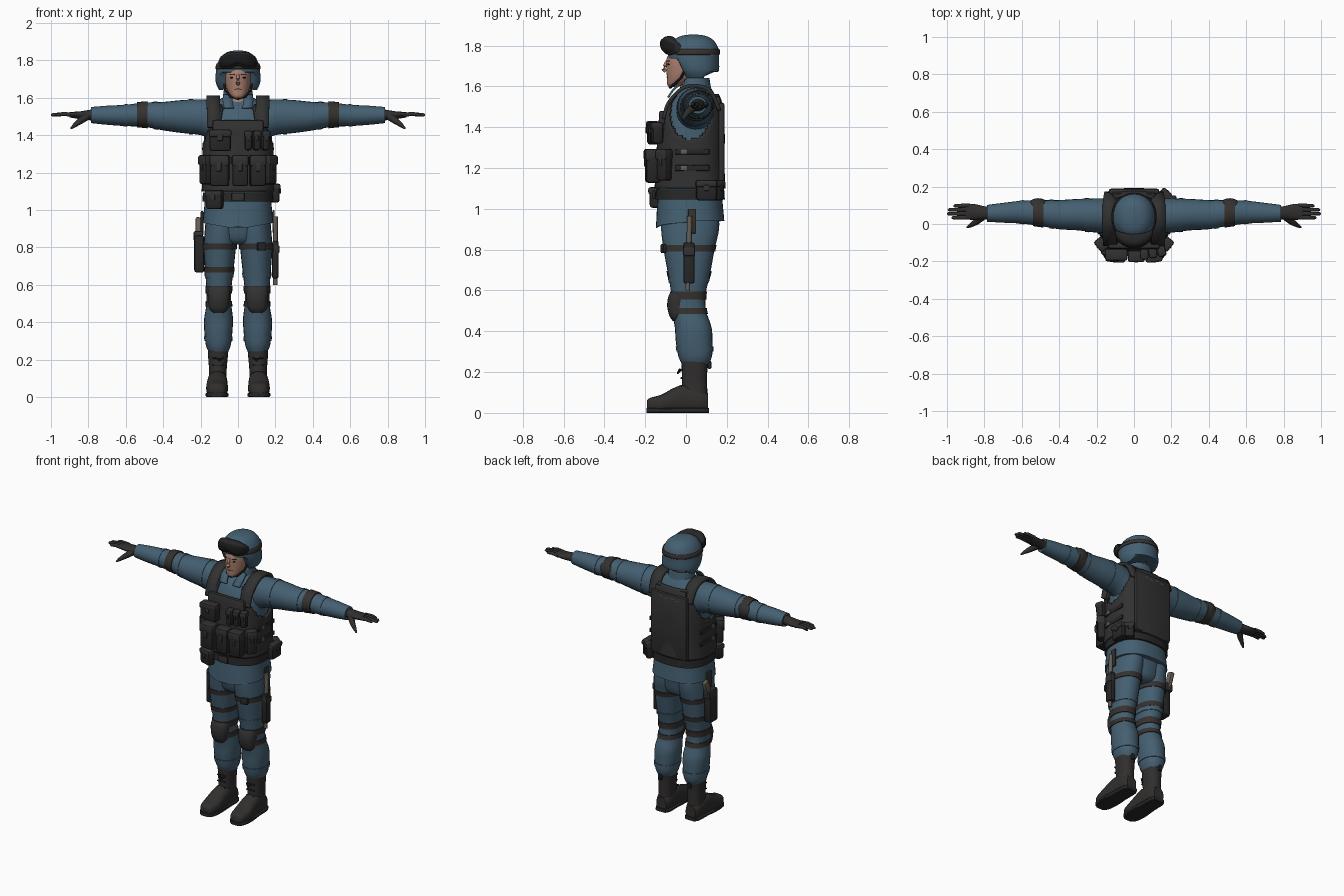
import bpy, bmesh, math
from mathutils import Vector, Matrix

if "Cube" in bpy.data.objects:
    bpy.data.objects.remove(bpy.data.objects["Cube"])


def material(name, r, g, b):
    m = bpy.data.materials.new(name)
    m.use_nodes = True
    m.diffuse_color = (r, g, b, 1)
    m.node_tree.nodes["Principled BSDF"].inputs["Base Color"].default_value = (r, g, b, 1)
    return m


BLUE = material("blue cloth", .058, .115, .165)
VEST = material("vest fabric", .031, .031, .031)
POUCH = material("pouch black", .020, .020, .021)
LEATHER = material("boot and glove leather", .030, .028, .027)
STRAP = material("brown strap", .036, .031, .028)
SKIN = material("skin", .40, .21, .155)
LIP = material("lips", .25, .10, .085)
LENS = material("black lens", .010, .010, .011)
METAL = material("grey tan metal", .13, .115, .09)

made = []


def finish(name, bm, mat, solid=0):
    bmesh.ops.recalc_face_normals(bm, faces=bm.faces)
    me = bpy.data.meshes.new(name)
    bm.to_mesh(me)
    bm.free()
    me.materials.append(mat)
    ob = bpy.data.objects.new(name, me)
    bpy.context.collection.objects.link(ob)
    if solid:
        mod = ob.modifiers.new("thickness", "SOLIDIFY")
        mod.thickness, mod.offset = solid, 0
    made.append(ob)
    return ob


def dense(rows, k=4):
    """Smooth interpolation through a list of equal-length tuples."""
    out = []
    for i in range(len(rows) - 1):
        p = [rows[max(0, min(len(rows) - 1, i + d))] for d in (-1, 0, 1, 2)]
        for j in range(k):
            u = j / k
            out.append(tuple(.5 * (2 * b + (c - a) * u + (2 * a - 5 * b + 4 * c - d) * u * u
                                   + (3 * b - a - 3 * c + d) * u ** 3) for a, b, c, d in zip(*p)))
    return out + [tuple(rows[-1])]


def loft(name, rings, mat, axis="Z", s=1, n=24, k=4, p=2.3, cap=True, shape=None, drop=None, solid=0):
    """Skin of superellipse rings (position, centre a, centre b, radius a, radius b)."""
    bm, loops = bmesh.new(), []
    for t, a, b, ra, rb in dense(rings, k):
        loop = []
        for i in range(n):
            w = 2 * math.pi * i / n
            c, d = math.cos(w), math.sin(w)
            u = a + ra * math.copysign(abs(c) ** (2 / p), c)
            v = b + rb * math.copysign(abs(d) ** (2 / p), d)
            co = {"X": (t, u, v), "Y": (u, t, v), "Z": (u, v, t)}[axis]
            co = shape(*co) if shape else co
            loop.append(bm.verts.new((co[0] * s, co[1], co[2])))
        loops.append(loop)
    for l, m in zip(loops, loops[1:]):
        for i in range(n):
            bm.faces.new((l[i], l[(i + 1) % n], m[(i + 1) % n], m[i]))
    if cap:
        bm.faces.new(loops[0])
        bm.faces.new(loops[-1])
    if drop:
        gone = [f for f in bm.faces if drop(*f.calc_center_median())]
        bmesh.ops.delete(bm, geom=gone, context="FACES")
    return finish(name, bm, mat, solid)


def band(name, rings, lo, hi, grow, mat, **kw):
    """Closed strap that follows a lofted part between two positions."""
    d = dense(rings, 8)

    def at(t):
        for q, r in zip(d, d[1:]):
            if q[0] <= t <= r[0]:
                u = (t - q[0]) / (r[0] - q[0])
                return tuple(x + (y - x) * u for x, y in zip(q, r))
    steps = kw.pop("steps", 3)
    cut = [at(lo + (hi - lo) * i / steps) for i in range(steps + 1)]
    cut = [(t, a, b, ra + grow, rb + grow) for t, a, b, ra, rb in cut]
    return loft(name, cut, mat, k=1, **kw)


def box(name, at, size, mat, turn=0, tilt=0, bevel=.009):
    bm = bmesh.new()
    bmesh.ops.create_cube(bm, size=1, matrix=Matrix.Diagonal((*size, 1)))
    bmesh.ops.bevel(bm, geom=bm.edges[:], offset=min(bevel, min(size) * .4), segments=2, affect="EDGES", profile=.5)
    bm.transform(Matrix.Translation(at) @ Matrix.Rotation(turn, 4, "Z") @ Matrix.Rotation(tilt, 4, "X"))
    return finish(name, bm, mat)


def pouch(name, at, size, turn=0):
    """Pocket with an overlapping flap and a pull tab."""
    out = Matrix.Rotation(turn, 3, "Z") @ Vector((0, -1, 0))
    at = Vector(at)
    w, d, h = size
    box(name, at, size, POUCH, turn, bevel=.014)
    box(name + "_flap", at + out * .004 + Vector((0, 0, h * .33)), (w + .006, d + .004, h * .36), VEST, turn, bevel=.012)
    box(name + "_tab", at + out * (d / 2 + .004) + Vector((0, 0, h * .12)), (w * .25, .008, h * .28), STRAP, turn)


def ball(name, at, size, mat):
    bm = bmesh.new()
    bmesh.ops.create_uvsphere(bm, u_segments=20, v_segments=12, radius=1,
                              matrix=Matrix.Translation(at) @ Matrix.Diagonal((*size, 1)))
    return finish(name, bm, mat)


def ribbon(name, pts, width, mat, solid=.016, side=(1, 0, 0)):
    bm, off = bmesh.new(), Vector(side) * width / 2
    rows = [(bm.verts.new(Vector(p) - off), bm.verts.new(Vector(p) + off)) for p in dense(pts)]
    for (a, b), (c, d) in zip(rows, rows[1:]):
        bm.faces.new((a, b, d, c))
    return finish(name, bm, mat, solid)


def tube(name, pts, radii, mat, n=10):
    bm, loops = bmesh.new(), []
    pts = [Vector(p) for p in pts]
    for i, (p, r) in enumerate(zip(pts, radii)):
        way = pts[min(i + 1, len(pts) - 1)] - pts[max(i - 1, 0)]
        q = way.to_track_quat("Z", "Y")
        loops.append([bm.verts.new(p + q @ Vector((r * math.cos(w), r * math.sin(w), 0)))
                      for w in (2 * math.pi * j / n for j in range(n))])
    for l, m in zip(loops, loops[1:]):
        for i in range(n):
            bm.faces.new((l[i], l[(i + 1) % n], m[(i + 1) % n], m[i]))
    bm.faces.new(loops[0])
    bm.faces.new(loops[-1])
    return finish(name, bm, mat)


# Jacket and vest
TORSO = [(.94, 0, .02, .188, .168), (1.05, 0, .02, .178, .158), (1.2, 0, .02, .172, .15), (1.35, 0, .025, .172, .146),
         (1.45, 0, .03, .168, .138), (1.53, 0, .04, .15, .115), (1.58, 0, .05, .11, .08), (1.61, 0, .05, .07, .06)]
loft("jacket", TORSO, BLUE, n=40, p=2.5,
     shape=lambda x, y, z: (x, y, z - (.035 * max(0, 1 - abs(abs(x) - .04) / .2) if z < .96 and y < 0 else 0)))


def vest_opening(x, y, z):
    armhole = ((y - .02) / .1) ** 2 + ((z - 1.47) / .13) ** 2 < 1 and abs(x) > .1
    neck = y < .05 and z > 1.475 and abs(x) < .085
    return armhole or neck or z > 1.56


band("vest", TORSO, 1.1, 1.57, .012, VEST, n=72, p=2.6, steps=40, cap=False, drop=vest_opening, solid=.014)
band("belt", TORSO, 1.045, 1.095, .012, POUCH, n=40, p=2.5)
box("belt_buckle", (0, -.157, 1.07), (.07, .014, .045), STRAP)
box("back_plate", (0, .174, 1.31), (.27, .03, .42), VEST, bevel=.014)
box("back_plate_top", (0, .16, 1.5), (.23, .03, .1), VEST, tilt=.2)
for i, x in enumerate((-.065, -.025, .02, .055)):
    box(f"back_patch_{i}", (x, .184, 1.495 + .006 * (i % 2)), (.03, .008, .022), METAL, tilt=.2)
box("chest_panel", (0, -.12, 1.41), (.27, .03, .14), VEST, tilt=-.06)
for s in (1, -1):
    ribbon("shoulder_strap", [(s * .128, -.11, 1.44), (s * .13, -.085, 1.52), (s * .133, -.02, 1.588), (s * .133, .05, 1.603),
                              (s * .13, .12, 1.575), (s * .122, .165, 1.48)], .072, VEST, .018)
    for z in (1.2, 1.28):
        box("side_strap", (s * .188, .03, z), (.012, .17, .028), POUCH)
        box("side_buckle", (s * .195, -.01, z), (.01, .03, .026), METAL)

# Chest and belt pouches
pouch("radio_pouch", (-.095, -.16, 1.372), (.115, .06, .115))
for i, x in enumerate((.055, .1, .146)):
    pouch(f"magazine_pouch_{i}", (x, -.157 + .008 * i, 1.372), (.04, .055, .105), .12 * i)
for x in (-.098, .012, .105):
    pouch("front_pouch", (x, -.163, 1.21), (.1 if x < 0 else .085, .07, .165), x * .8)
for s in (1, -1):
    pouch("corner_pouch", (s * .17, -.105, 1.215), (.065, .055, .155), s * .9)
pouch("belt_pouch", (-.125, -.145, 1.055), (.09, .05, .1), -.3)
pouch("hip_pouch", (.2, .1, 1.09), (.1, .045, .1), math.pi / 2)
pouch("rear_hip_pouch", (.165, .155, 1.09), (.06, .045, .1), 2.4)

# Sleeves, elbow pads and gloves
ARM = [(.12, .045, 1.47, .09, .115), (.19, .045, 1.495, .092, .097), (.3, .05, 1.5, .084, .088), (.4, .05, 1.502, .078, .076),
       (.5, .058, 1.51, .069, .065), (.6, .063, 1.506, .061, .057), (.7, .06, 1.507, .053, .051), (.785, .057, 1.508, .045, .043)]
HAND = [(.76, .057, 1.508, .036, .034), (.8, .06, 1.508, .035, .027), (.85, .064, 1.507, .042, .02), (.9, .066, 1.51, .042, .015)]
for s in (1, -1):
    loft("sleeve", ARM, BLUE, "X", s, p=2)
    for x in (.24, .43, .59):
        band("sleeve_fold", ARM, x, x + .022, .003, BLUE, axis="X", s=s, p=2)
    band("elbow_strap", ARM, .485, .54, .006, STRAP, axis="X", s=s, p=2)
    ball("elbow_pad", (s * .513, .098, 1.515), (.055, .04, .05), VEST)
    loft("glove", HAND, LEATHER, "X", s, n=16, p=2)
    for i, tip in enumerate((.975, 1, .995, .965)):
        y = .034 + .021 * i
        tube(f"finger_{i}", [(s * .88, y + .002, 1.509), (s * .93, y, 1.514), (s * (tip - .008), y, 1.509), (s * tip, y, 1.507)],
             (.012, .011, .009, .004), LEATHER)
    tube("thumb", [(s * .81, .04, 1.5), (s * .845, .01, 1.475), (s * .875, -.008, 1.452), (s * .893, -.018, 1.436)],
         (.021, .017, .011, .005), LEATHER)

# Trousers, knee pads and boots
LEG = [(.24, .105, .045, .052, .066), (.28, .105, .045, .067, .083), (.35, .105, .04, .075, .09), (.42, .104, .035, .077, .09),
       (.5, .102, .015, .066, .084), (.58, .102, .012, .067, .084), (.68, .1, .015, .076, .103), (.8, .097, .015, .086, .125),
       (.9, .09, .02, .087, .142), (.98, .085, .02, .084, .14)]
FOOT = [(-.192, .112, .034, .026, .026), (-.175, .112, .038, .046, .036), (-.12, .112, .044, .058, .046),
        (-.06, .111, .06, .056, .062), (0, .11, .07, .053, .07), (.07, .109, .06, .05, .06), (.108, .109, .05, .036, .046)]
SHAFT = [(.06, .109, .043, .049, .062), (.14, .108, .042, .047, .062), (.22, .107, .042, .053, .063), (.275, .107, .044, .056, .07)]
loft("seat", [(.815, 0, .025, .07, .09), (.85, 0, .022, .13, .125), (.98, 0, .02, .172, .145)], BLUE)
for s in (1, -1):
    loft("trouser_leg", LEG, BLUE, s=s, p=2.2)
    for z in (.3, .64):
        band("trouser_fold", LEG, z, z + .025, .004, BLUE, s=s, p=2.2)
    band("upper_knee_strap", LEG, .555, .595, .005, STRAP, s=s, p=2.2)
    band("lower_knee_strap", LEG, .485, .515, .005, STRAP, s=s, p=2.2)
    loft("knee_pad", [(.45, .103, -.045, .03, .02), (.475, .103, -.045, .05, .036), (.52, .102, -.042, .058, .05),
                      (.565, .102, -.04, .06, .048), (.595, .102, -.04, .05, .035)], VEST, s=s)
    band("thigh_strap", LEG, .79, .822, .005, STRAP, s=s, p=2.2)
    loft("boot_shaft", SHAFT, LEATHER, s=s)
    loft("boot_foot", FOOT, LEATHER, "Y", s, p=2.5, shape=lambda x, y, z: (x, y, max(z, .012)))
    loft("boot_sole", [(-.194, .112, .012, .028, .012), (-.17, .112, .012, .052, .012), (-.1, .112, .012, .061, .012),
                       (.0, .11, .012, .054, .012), (.08, .109, .012, .052, .012), (.112, .109, .012, .038, .012)], POUCH, "Y", s, p=6)
    for z in (.13, .17, .21):
        box("boot_lace", (s * .108, -.022, z), (.06, .01, .01), POUCH)
    tube("boot_cord", [(s * .08, -.024, .21), (s * .1, -.04, .195), (s * .12, -.03, .215)], (.005, .005, .005), POUCH, 6)
    box("boot_loop", (s * .108, .115, .235), (.02, .02, .04), POUCH)

# Leg gear
band("holster_strap", LEG, .665, .695, .005, STRAP, s=-1, p=2.2)
box("holster", (-.207, .03, .765), (.055, .085, .2), POUCH, bevel=.015)
box("holster_cap", (-.212, .045, .86), (.05, .09, .055), VEST)
box("holster_hanger", (-.192, .03, .93), (.016, .05, .13), STRAP)
box("pistol_grip", (-.213, .085, .91), (.028, .045, .1), METAL, tilt=-.35)
box("baton_pouch", (.2, .015, .735), (.035, .055, .2), POUCH)
box("baton_flap", (.204, .015, .79), (.036, .06, .045), VEST)
tube("baton", [(.2, .008, .6), (.2, .018, .965)], (.012, .013), METAL)
box("strap_pouch", (.125, -.11, .805), (.05, .02, .045), POUCH, .3)
box("baton_hanger", (.19, .03, .94), (.012, .04, .12), STRAP)

# Neck, collar and head
loft("neck", [(1.52, 0, .02, .06, .07), (1.6, 0, .03, .056, .058), (1.7, 0, .03, .056, .06)], SKIN)
loft("collar", [(1.565, 0, .045, .085, .078), (1.6, 0, .045, .076, .07), (1.64, 0, .045, .07, .064)], BLUE, n=40, cap=False,
     drop=lambda x, y, z: y < .03 and abs(x) < .035 + (z - 1.565) * .3, solid=.012)
loft("head", [(1.597, 0, -.062, .02, .02), (1.61, 0, -.05, .038, .042), (1.64, 0, -.025, .057, .068), (1.68, 0, -.002, .068, .094),
              (1.73, 0, .012, .072, .108), (1.78, 0, .025, .068, .1)], SKIN, n=32, p=2.1)
tube("nose", [(0, -.093, 1.725), (0, -.104, 1.7), (0, -.109, 1.683), (0, -.099, 1.672)], (.007, .009, .012, .008), SKIN)
ball("mouth", (0, -.088, 1.645), (.021, .007, .006), LIP)
for s in (1, -1):
    ribbon("collar_flap", [(s * .052, -.022, 1.615), (s * .056, -.06, 1.585), (s * .048, -.088, 1.545)], .052, BLUE, .01)
    ball("eye", (s * .03, -.085, 1.708), (.012, .007, .005), LENS)
    box("eyebrow", (s * .031, -.088, 1.724), (.032, .007, .006), STRAP, s * .35)
    tube("chin_strap", [(s * .078, .0, 1.69), (s * .066, -.025, 1.64), (s * .04, -.06, 1.608), (0, -.078, 1.597)],
         (.006, .007, .007, .009), POUCH, 8)

# Helmet and goggles
HELMET = [(1.645, 0, .06, .098, .086), (1.68, 0, .05, .114, .108), (1.73, 0, .038, .115, .12), (1.78, 0, .037, .107, .119),
          (1.82, 0, .037, .084, .097), (1.842, 0, .037, .052, .062), (1.85, 0, .037, .012, .015)]


def brim(x, y, z):
    return x, y, max(z, 1.645 + .095 * min(1, max(0, (.005 - y) / .045)), 1.645 + .03 * min(1, max(0, (y - .08) / .04)))


helmet = loft("helmet", HELMET, BLUE, n=48, k=6, p=2.1, shape=brim, solid=.008)
band("goggle_strap", HELMET, 1.755, 1.782, .006, STRAP, n=40, p=2.1, cap=False, solid=.006)
arc = [(.1, -.04, 1.79, .014, .02), (.085, -.062, 1.792, .024, .034), (.045, -.08, 1.8, .034, .045), (0, -.085, 1.808, .035, .037)]
for name, mat, dy, scale in (("goggle_frame", POUCH, 0, 1), ("goggle_lens", LENS, -.007, .8)):
    rows = [(t, y + dy, z, ry, rz * scale) for t, y, z, ry, rz in arc]
    loft(name, [(-t, *r) for t, *r in rows] + rows[-2::-1], mat, "X", p=2.8)

# Smooth shading with crisp edges
bpy.ops.object.select_all(action="DESELECT")
for ob in made:
    ob.select_set(True)
bpy.context.view_layer.objects.active = helmet
bpy.ops.object.shade_smooth_by_angle(angle=math.radians(42))
